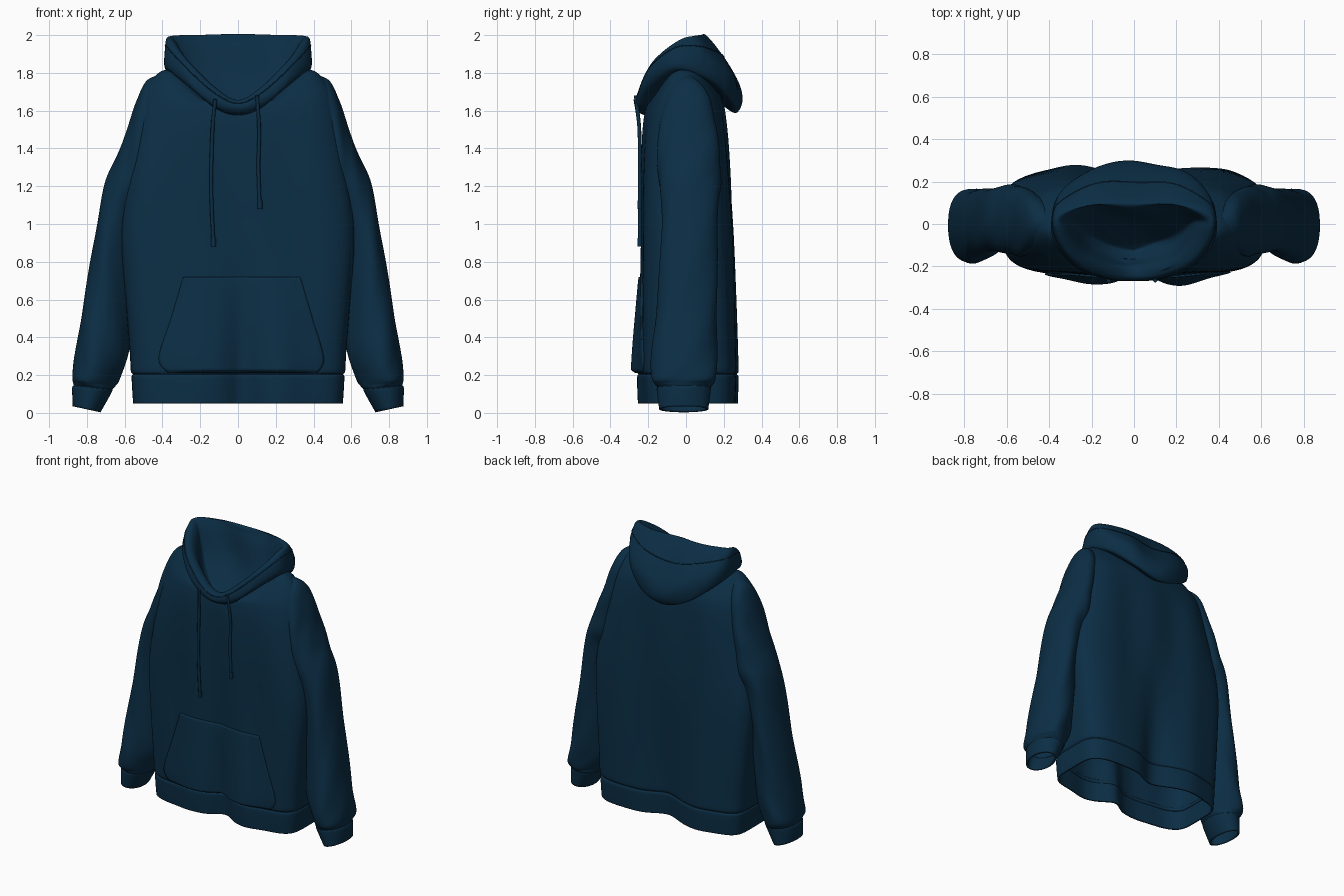
import bpy, math
from mathutils import Vector

if "Cube" in bpy.data.objects:
    bpy.data.objects.remove(bpy.data.objects["Cube"])

navy = bpy.data.materials.new("navy fabric")
navy.diffuse_color = (0.0035, 0.027, 0.06, 1)
navy.use_nodes = True
navy.node_tree.nodes["Principled BSDF"].inputs["Base Color"].default_value = navy.diffuse_color


def spline(rows, t):
    """Catmull-Rom through rows of numbers, t from 0 to len(rows) - 1."""
    i = min(int(t), len(rows) - 2)
    f = t - i
    a, b, c, d = (rows[max(0, min(len(rows) - 1, i + k))] for k in (-1, 0, 1, 2))
    return [q + 0.5 * f * (r - p + f * (2*p - 5*q + 4*r - s + f * (3*(q - r) + s - p)))
            for p, q, r, s in zip(a, b, c, d)]


def skin(name, rows, wrap=True, thick=0.0, mirror=False):
    """Surface through rows of points, each row the same length."""
    n, verts, faces = len(rows[0]), [], []
    for r in rows:
        verts += r
    for i in range(len(rows) - 1):
        for j in range(n if wrap else n - 1):
            k = (j + 1) % n
            faces.append((i*n + j, i*n + k, (i + 1)*n + k, (i + 1)*n + j))
    me = bpy.data.meshes.new(name)
    me.from_pydata(verts, [], faces)
    me.materials.append(navy)
    me.shade_smooth()
    ob = bpy.data.objects.new(name, me)
    bpy.context.collection.objects.link(ob)
    if mirror:
        m = ob.modifiers.new("mirror", 'MIRROR')
        m.use_mirror_merge = False
    if thick:
        s = ob.modifiers.new("cloth", 'SOLIDIFY')
        s.thickness, s.offset = thick, -1
    return ob


def cord(name, pts, radius, cyclic=False):
    cu = bpy.data.curves.new(name, 'CURVE')
    cu.dimensions = '3D'
    cu.bevel_depth, cu.bevel_resolution, cu.use_fill_caps = radius, 2, True
    sp = cu.splines.new('POLY')
    sp.points.add(len(pts) - 1)
    for p, co in zip(sp.points, pts):
        p.co = (*co, 1)
    sp.use_cyclic_u = cyclic
    cu.materials.append(navy)
    ob = bpy.data.objects.new(name, cu)
    bpy.context.collection.objects.link(ob)


def bump(x, c, w):
    return math.exp(-((x - c) / w) ** 2)


def ease(f):
    f = max(0, min(1, f))
    return f * f * (3 - 2 * f)


# Torso rows: height, half width, front y, back y, squareness, front neckline drop
BODY = [(0.05, .555, -.232, .262, 5, 0), (0.12, .56, -.236, .265, 5, 0),
        (0.19, .563, -.238, .266, 5, 0), (0.205, .557, -.232, .258, 5, 0),
        (0.225, .568, -.241, .267, 5, 0), (0.32, .573, -.241, .265, 5, 0),
        (0.6, .595, -.238, .258, 5, 0), (0.95, .62, -.235, .247, 4.5, 0),
        (1.22, .59, -.235, .232, 4, 0), (1.48, .55, -.228, .215, 3.2, 0),
        (1.64, .52, -.215, .198, 2.7, .04), (1.74, .475, -.20, .165, 2.4, .11),
        (1.815, .39, -.185, .135, 2.1, .2), (1.78, .28, -.165, .12, 2, .2)]


def fold(x, z, side, rx):
    """Hanging folds of the cloth, as a shift in y; side is -1 front, 1 back."""
    edge = max(0, 1 - (abs(x) / rx) ** 4)
    if side < 0:
        low = ease(1 - z / .95)
        y = low * (.06 * bump(x, .02, .08) - .02 * bump(abs(x), .23, .1))
        y += .004 * math.sin(19 * x + 2 * z)
    else:
        low = ease(1 - z / 1.3)
        y = low * (-.075 * bump(x, .02, .12) + .008 * bump(abs(x), .28, .1))
        y += .007 * math.sin(17 * x + .8 * z)
    return y * edge * min(1, max(0, (1.75 - z) / .3))


torso = []
STEP, N = 6, 144
for k in range((len(BODY) - 1) * STEP + 1):
    z, rx, yf, yb, n, drop = spline(BODY, k / STEP)
    row = []
    for j in range(N):
        a = 2 * math.pi * j / N
        c, s = math.cos(a), math.sin(a)
        r = (abs(c) ** n + abs(s) ** n) ** (-1 / n)
        x = rx * r * c
        y = (yf + yb) / 2 + (yb - yf) / 2 * r * s + fold(x, z, s, rx) * min(1, 3 * abs(s))
        fall = drop * s * s if s < 0 else drop * .25 * s * s
        row.append((x, y, z - fall))
    torso.append(row)
skin("torso", torso, thick=.012)


def front(x, z):
    """y of the torso front at x, z."""
    for p, q in zip(BODY, BODY[1:]):
        if z <= q[0]:
            f = (z - p[0]) / (q[0] - p[0])
            _, rx, yf, yb, n, _ = [u + f * (v - u) for u, v in zip(p, q)]
            break
    h = max(0, 1 - abs(x / rx) ** n) ** (1 / n)
    return (yf + yb) / 2 - (yb - yf) / 2 * h + fold(x, z, -1, rx)


# Kangaroo pocket: rows of height, left x, right x
POCKET = [(.212, -.37, .42), (.29, -.42, .455), (.5, -.355, .395), (.72, -.29, .33)]
rows = []
for k in range(31):
    v = k / 30
    z, xl, xr = spline(POCKET, v * 3)
    row = []
    for j in range(61):
        u = j / 60
        x = xl + (xr - xl) * u
        puff = math.sin(math.pi * u) ** .8 * (1 - v ** 2) * min(1, .3 + v * 6)
        row.append((x, front(x, z) - .008 - .03 * puff, z))
    rows.append(row)
skin("front_pocket", rows, wrap=False, thick=.014)

# Sleeve rows: outer x, z, inner x, z, centre y, half depth (shoulder to cuff)
SLEEVE = [(.36, 1.80, .33, 1.62, .0, .04), (.475, 1.765, .41, 1.52, .01, .115),
          (.535, 1.66, .45, 1.36, .01, .15), (.585, 1.51, .48, 1.22, .015, .165),
          (.645, 1.36, .50, 1.1, .02, .165), (.71, 1.2, .53, 1.0, .02, .155),
          (.76, .92, .555, .82, .015, .155), (.81, .62, .56, .57, .005, .165),
          (.852, .36, .575, .32, -.008, .18), (.877, .2, .625, .18, -.01, .178),
          (.873, .16, .65, .14, -.01, .158), (.87, .145, .665, .125, -.01, .142),
          (.878, .13, .668, .11, -.012, .143), (.875, .035, .728, .003, -.012, .13)]
rows = []
for k in range((len(SLEEVE) - 1) * 6 + 1):
    t = k / 6
    ox, oz, ix, iz, cy, ry = spline(SLEEVE, t)
    crease = .035 * min(1, t / 3) * max(0, min(1, (10.5 - t) / 2))
    tear = .3 * ease((t - 4) / 2) * ease((11 - t) / 2)  # fuller on the outer side
    row = []
    for j in range(64):
        a = 2 * math.pi * j / 64
        w = 1 + crease * math.sin(4 * a + 1.3 * t) * math.sin(2.1 * t + a)
        c, s = math.cos(a), math.sin(a)
        h = c * w / 2
        row.append(((ox + ix) / 2 + (ox - ix) * h,
                    cy + ry * s * w * (1 + tear * (c - .25)),
                    (oz + iz) / 2 + (oz - iz) * h))
    rows.append(row)
skin("sleeves", rows[::-1], thick=.012, mirror=True)

# Hood rings, half of each from front centre to back centre
HOOD = [
    # underside, lower edge, outer bulge
    [(0, -.2, 1.57), (.1, -.19, 1.6), (.2, -.15, 1.68), (.33, -.03, 1.79),
     (.31, .1, 1.76), (.17, .18, 1.68), (0, .19, 1.63)],
    [(0, -.25, 1.59), (.12, -.245, 1.62), (.25, -.205, 1.72), (.38, -.06, 1.825),
     (.345, .13, 1.77), (.19, .25, 1.65), (0, .27, 1.59)],
    [(0, -.268, 1.62), (.125, -.26, 1.665), (.28, -.2, 1.79), (.382, -.06, 1.89),
     (.362, .13, 1.87), (.21, .245, 1.79), (0, .282, 1.72)],
    # rim, inner wall, inner neck
    [(0, -.25, 1.655), (.12, -.24, 1.715), (.27, -.175, 1.86), (.36, -.045, 1.968),
     (.36, .05, 1.99), (.2, .11, 1.99), (0, .115, 1.99)],
    [(0, -.205, 1.645), (.1, -.195, 1.7), (.235, -.13, 1.825), (.31, -.02, 1.93),
     (.31, .03, 1.955), (.18, .07, 1.955), (0, .075, 1.955)],
    [(0, -.17, 1.58), (.08, -.16, 1.61), (.18, -.11, 1.67), (.24, -.04, 1.73),
     (.235, .0, 1.76), (.14, .02, 1.775), (0, .02, 1.775)]]
# folded lining that closes the throat
HOOD.append([(x * .5, -.11 + .3 * (y + .1), 1.56 + .25 * (z - 1.58)) for x, y, z in HOOD[-1]])
HOOD.append([(0, -.12, 1.555)] * 7)


def hood_ring(t, n=120):
    half = [spline([r[i] for r in HOOD], t) for i in range(7)]
    full = half + [(-x, y, z) for x, y, z in half[-2:0:-1]]
    closed = full[-2:] + full + full[:3]
    ring = []
    for j in range(n):
        x, y, z = spline(closed, 2 + 12 * j / n)
        if y > .1 and 1 < t < 3:  # slumped creases at the back
            y += .008 * math.sin(18 * x + 9 * z) * math.sin(math.pi * (t - 1) / 2)
        if t > 3.4:  # soft inner creases
            y += .008 * math.sin(16 * x + 12 * z)
        ring.append((x, y, z))
    return ring


skin("hood", [hood_ring(k / 8) for k in range(57)])
cord("hood_rim_seam", hood_ring(2.5), .003, True)

# Drawstrings hanging from the hood, with knotted tips
for side, pts in (("left", [(-.12, -.268, 1.66), (-.135, -.247, 1.5), (-.142, -.245, 1.2), (-.13, -.245, .89)]),
                  ("right", [(.10, -.266, 1.68), (.112, -.247, 1.5), (.108, -.245, 1.3), (.116, -.245, 1.09)])):
    line = [spline(pts, k / 8) for k in range(25)]
    cord(side + "_drawstring", line, .010)
    end = Vector(line[-1])
    cord(side + "_drawstring_tip", [end + Vector((0, 0, .035)), end - Vector((0, 0, .01))], .013)
